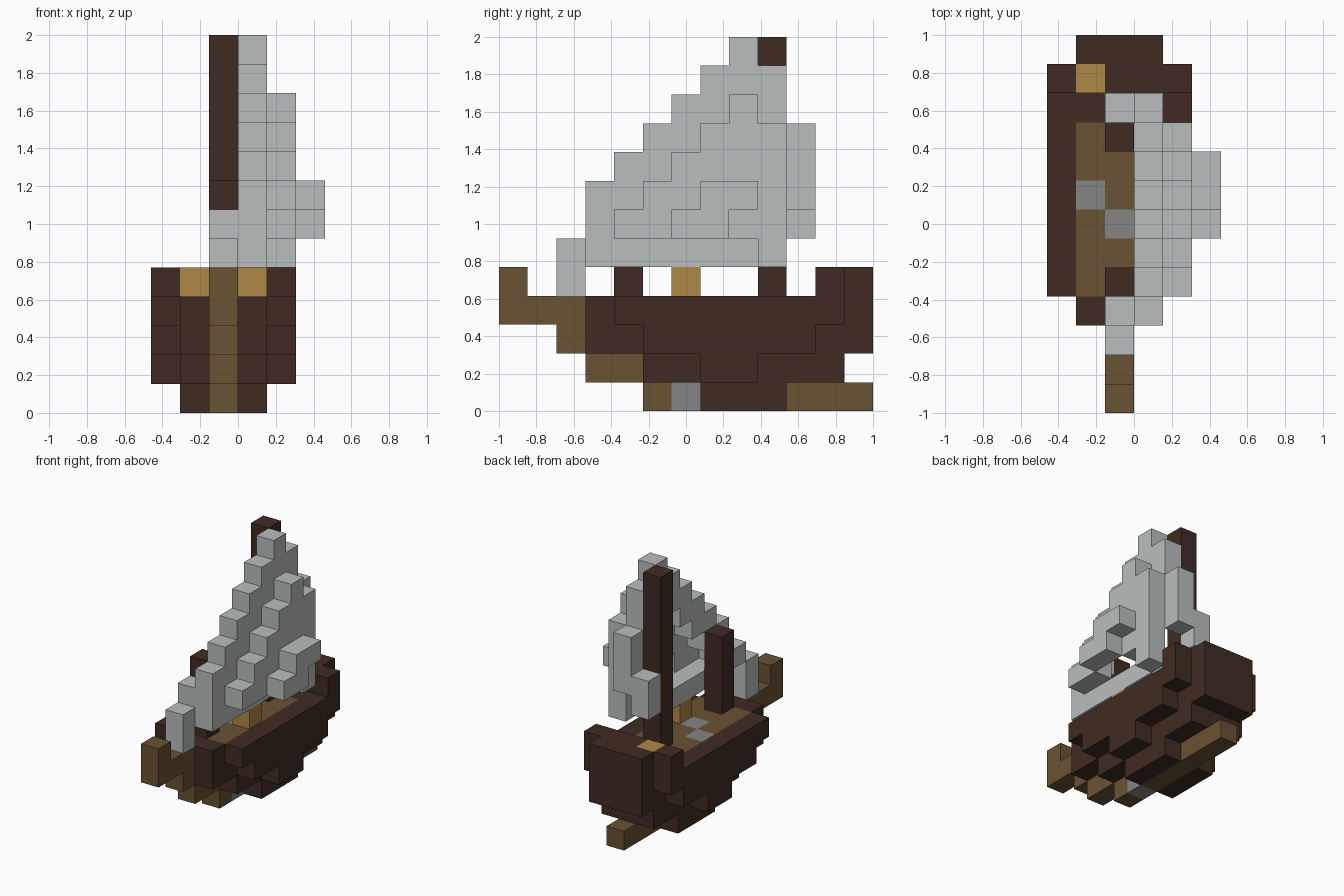
import bpy
import bmesh
from mathutils import Vector

cube = bpy.data.objects.get("Cube")
if cube:
    bpy.data.objects.remove(cube, do_unlink=True)

UNIT = 2 / 13                      # edge of one block
ORIGIN = Vector((-3 * UNIT, -1, 0))
MID = 2                            # block column of the keel


def make_material(name, r, g, b):
    mat = bpy.data.materials.new(name)
    mat.use_nodes = True
    mat.diffuse_color = (r, g, b, 1)
    mat.node_tree.nodes["Principled BSDF"].inputs["Base Color"].default_value = (r, g, b, 1)
    return mat


DARK = make_material("dark wood", .051, .024, .016)
BROWN = make_material("brown wood", .141, .084, .033)
GOLD = make_material("golden wood", .434, .246, .061)
GREY = make_material("grey stone", .235, .235, .235)
CLOTH = make_material("sail cloth", .49, .515, .515)

cells = {}                         # block position -> part name
parts = {}                         # part name -> material


def fill(name, mat, x, y, z, mirror=False):
    """Fill inclusive block ranges; later parts replace earlier ones."""
    parts[name] = mat
    spans = [(v, v) if isinstance(v, int) else v for v in (x, y, z)]
    xs, ys, zs = (range(a, b + 1) for a, b in spans)
    for i in xs:
        for j in ys:
            for k in zs:
                cells[i, j, k] = name
                if mirror:
                    cells[2 * MID - i, j, k] = name


# Hull, stepping outwards and upwards
for z, (start, end) in enumerate([(7, 9), (5, 11), (3, 12), (3, 12)]):
    fill("hull", DARK, (1, 3), (start, end), z)
for z, (start, end) in enumerate([(7, 8), (5, 10), (4, 11)], 1):
    fill("hull", DARK, 0, (start, end), z, mirror=True)

# Stern rail
fill("stern_rail", DARK, (1, 3), (11, 12), 4)
fill("stern_rail", DARK, 0, 11, 4, mirror=True)

# Keel and bow
fill("keel", BROWN, MID, (5, 12), 0)
fill("keel", BROWN, MID, (3, 4), 1)
fill("bow", BROWN, MID, 2, 2)
fill("bow", BROWN, MID, (0, 2), 3)
fill("bow", BROWN, MID, 0, 4)
fill("keel_stone", GREY, MID, 6, 0)

# Deck with stone patches and golden crates
fill("deck", BROWN, (1, 3), (4, 9), 3)
fill("deck_stone", GREY, 1, 7, 3)
fill("deck_stone", GREY, MID, 6, 3)
fill("stern_crate", GOLD, 1, 11, 4)
fill("deck_crate", GOLD, 3, 6, 4)

# Masts
fill("front_mast", DARK, MID, 4, (4, 7))
fill("main_mast", DARK, MID, 9, (4, 12))

# Sail: a hollow billow, in layers from the masts outwards
fill("sail", CLOTH, MID, 2, (4, 5))
fill("sail", CLOTH, MID, 3, 6)
fill("sail", CLOTH, MID, 10, (6, 7))
fill("sail", CLOTH, 3, (3, 8), 5)
for z in range(6, 13):
    fill("sail", CLOTH, 3, (max(3, z - 4), min(8, z - 3)), z)
fill("sail", CLOTH, 3, 10, (7, 9))
fill("sail", CLOTH, 3, 9, (10, 11))
fill("sail", CLOTH, 4, 9, (5, 9))
for z in range(6, 11):
    fill("sail", CLOTH, 4, (z - 2, 8), z)
for z in (6, 7):                   # outermost bulge, open behind
    for y in (z, z + 1):
        del cells[4, y, z]
    fill("sail", CLOTH, 5, (z, z + 1), z)


def build(name, mat):
    """Make one object from the exposed faces of a part's blocks."""
    bm = bmesh.new()
    corners = {}

    def corner(p):
        key = tuple(p)
        if key not in corners:
            corners[key] = bm.verts.new(ORIGIN + Vector(p) * UNIT)
        return corners[key]

    for cell in [c for c, n in cells.items() if n == name]:
        for axis in range(3):
            u, v = (axis + 1) % 3, (axis + 2) % 3
            for side in (0, 1):
                beside = list(cell)
                beside[axis] += 2 * side - 1
                if tuple(beside) in cells:
                    continue
                ring = []
                for du, dv in ((0, 0), (1, 0), (1, 1), (0, 1)):
                    p = list(cell)
                    p[axis] += side
                    p[u] += du
                    p[v] += dv
                    ring.append(corner(p))
                bm.faces.new(ring if side else ring[::-1])
    mesh = bpy.data.meshes.new(name)
    bm.to_mesh(mesh)
    bm.free()
    mesh.materials.append(mat)
    bpy.context.collection.objects.link(bpy.data.objects.new(name, mesh))


for part_name, part_mat in parts.items():
    build(part_name, part_mat)
